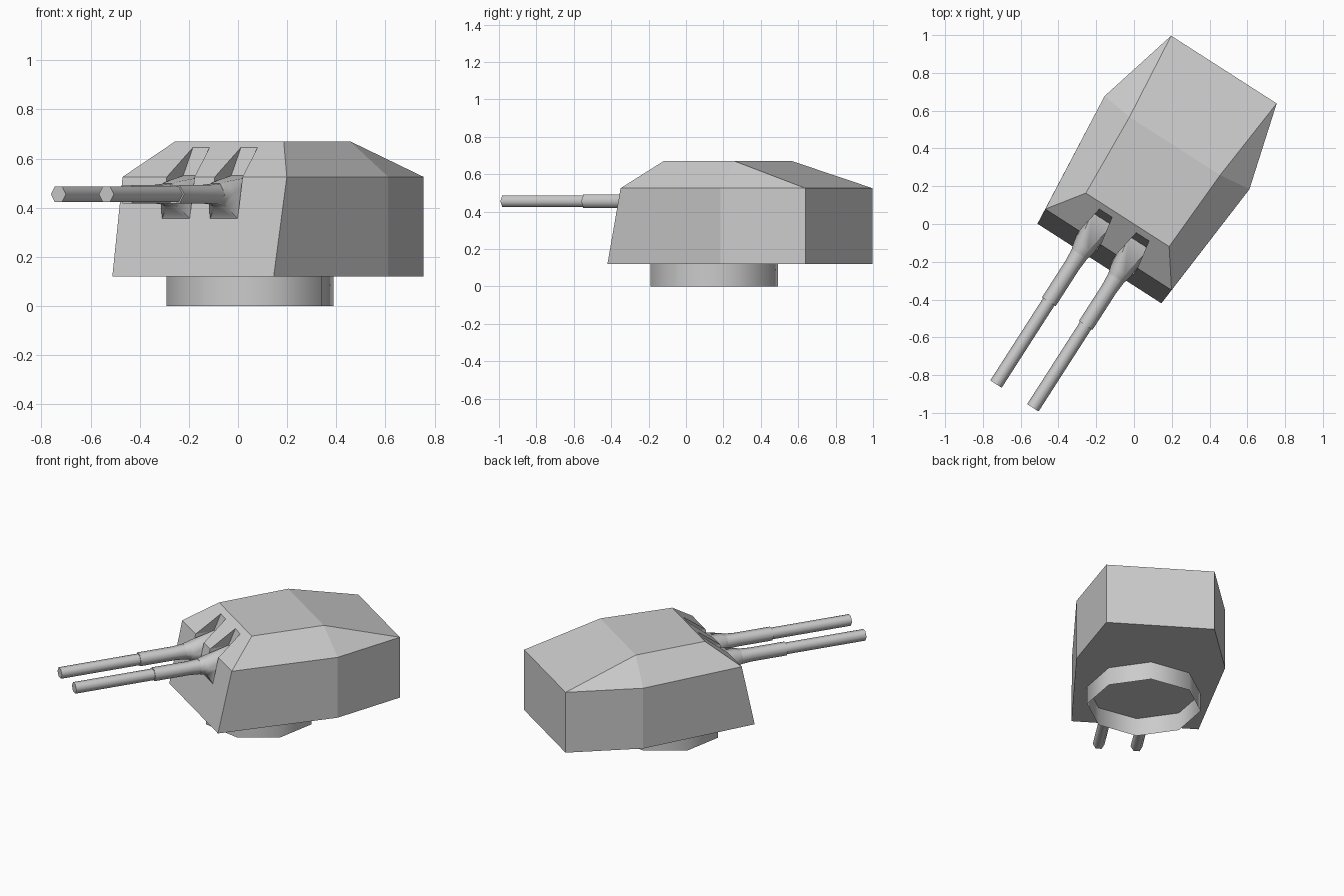
import bpy, bmesh, math
from mathutils import Matrix

if "Cube" in bpy.data.objects:
    bpy.data.objects.remove(bpy.data.objects["Cube"])

# Turret frame: local x = across, local -y = muzzle direction, yawed in the world
YAW = math.radians(-32.7)
FRAME = Matrix.Rotation(YAW, 4, 'Z') @ Matrix.Translation((-0.041, 0, 0))
GUN_X, GUN_Z = 0.116, 0.455


def make_object(name, bm, smooth=None):
    bmesh.ops.recalc_face_normals(bm, faces=bm.faces)
    mesh = bpy.data.meshes.new(name)
    bm.to_mesh(mesh)
    bm.free()
    mesh.transform(FRAME)
    obj = bpy.data.objects.new(name, mesh)
    bpy.context.collection.objects.link(obj)
    bpy.ops.object.select_all(action='DESELECT')
    bpy.context.view_layer.objects.active = obj
    obj.select_set(True)
    if smooth:
        bpy.ops.object.shade_smooth_by_angle(angle=math.radians(smooth))
    return obj


def loft(bm, rings, cap_start=True, cap_end=True):
    """Skin a series of rings that share a point count."""
    rows = [[bm.verts.new(p) for p in ring] for ring in rings]
    n = len(rows[0])
    for a, b in zip(rows, rows[1:]):
        for i in range(n):
            j = (i + 1) % n
            bm.faces.new((a[i], a[j], b[j], b[i]))
    if cap_start:
        bm.faces.new(rows[0])
    if cap_end:
        bm.faces.new(rows[-1])
    return rows


def hexagon(x, y, r):
    return [(x + r * math.cos(k * math.pi / 3), y, GUN_Z + r * math.sin(k * math.pi / 3))
            for k in range(6)]


def plan(half_outline, z):
    """Mirror a (half width, y) outline into a closed ring at height z."""
    return ([(w, y, z) for w, y in half_outline]
            + [(-w, y, z) for w, y in reversed(half_outline)])


# Gunhouse: flared walls, sloped glacis, flat roof and sloped rear roof
bm = bmesh.new()
rows = loft(bm, [plan([(0.39, -0.275), (0.456, 0.485), (0.332, 0.945)], 0.12),
                 plan([(0.397, -0.187), (0.456, 0.485), (0.332, 0.945)], 0.525)],
            cap_end=False)
fr, mr, rr, rl, ml, fl = rows[1]
rfr, rmr, rml, rfl = [bm.verts.new(p) for p in
                      plan([(0.262, 0.0), (0.285, 0.464)], 0.67)]
for f in [(rfr, rmr, rml, rfl), (fl, fr, rfr, rfl), (fr, mr, rmr, rfr),
          (ml, fl, rfl, rml), (mr, rr, rmr), (rl, ml, rml), (rr, rl, rml, rmr)]:
    bm.faces.new(f)
gunhouse = make_object("gunhouse", bm)

# Gun slots cut through the front plate and glacis
for side in (-1, 1):
    bm = bmesh.new()
    loft(bm, [[(side * GUN_X + s * w, y, z)
               for s, y in ((-1, -0.5), (1, -0.5), (1, back), (-1, back))]
              for w, back, z in ((0.067, -0.10, 0.355), (0.067, -0.067, 0.525),
                                 (0.04, -0.032, 0.645))])
    cutter = make_object("slot_cutter", bm)
    cutter.hide_render = True
    mod = gunhouse.modifiers.new("slot", 'BOOLEAN')
    mod.operation = 'DIFFERENCE'
    mod.solver = 'EXACT'
    mod.object = cutter
    bpy.context.view_layer.objects.active = gunhouse
    bpy.ops.object.modifier_apply(modifier=mod.name)
    bpy.data.objects.remove(cutter)

# Guns: hexagonal barrel with a sleeve, and a flared collar filling the slot
for side, label in ((-1, "left"), (1, "right")):
    x = side * GUN_X
    bm = bmesh.new()
    loft(bm, [hexagon(x, y, r) for y, r in
              ((-1.108, 0.036), (-0.59, 0.036), (-0.59, 0.043),
               (-0.36, 0.043), (-0.27, 0.05))])
    make_object(label + "_barrel", bm, 62)

    bm = bmesh.new()
    slot_end = [(x + dx, y, z) for dx, y, z in
                ((0.067, -0.17, 0.455), (0.064, -0.068, 0.53), (-0.064, -0.068, 0.53),
                 (-0.067, -0.17, 0.455), (-0.067, -0.222, 0.355), (0.067, -0.222, 0.355))]
    loft(bm, [hexagon(x, -0.29, 0.049), hexagon(x, -0.25, 0.06), slot_end],
         cap_end=False)
    make_object(label + "_collar", bm, 62)

# Base ring: open eight-sided tube
bm = bmesh.new()
loft(bm, [[(0.348 * math.cos(k * math.pi / 4), 0.153 + 0.348 * math.sin(k * math.pi / 4), z)
           for k in range(8)] for z in (0.0, 0.12)], cap_start=False, cap_end=False)
make_object("base_ring", bm, 60)
